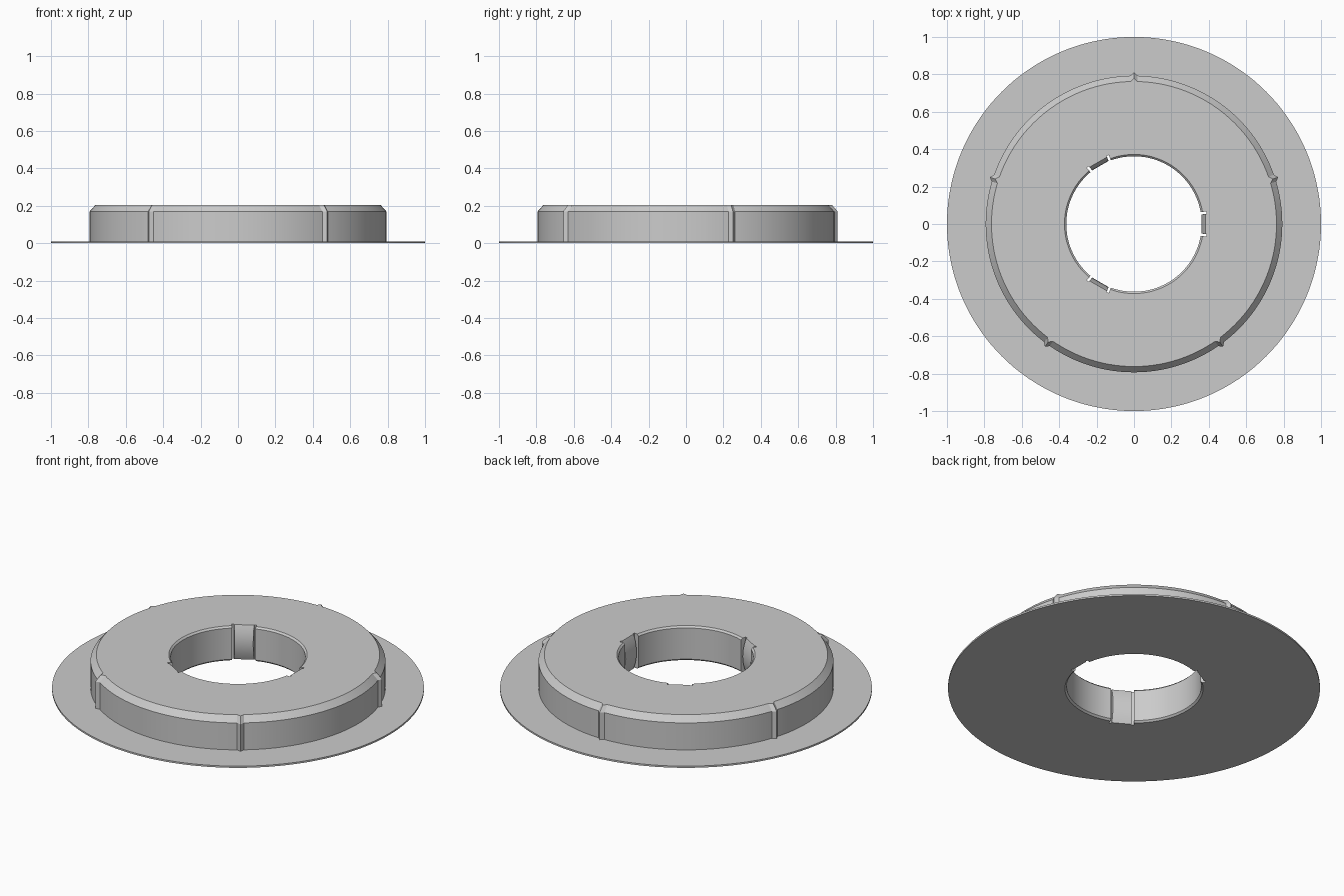
import bpy, bmesh
from math import pi, cos, sin, radians

if "Cube" in bpy.data.objects:
    bpy.data.objects.remove(bpy.data.objects["Cube"], do_unlink=True)

grey = bpy.data.materials.new("light grey plastic")
grey.use_nodes = True
grey.diffuse_color = (0.6, 0.6, 0.6, 1)
grey.node_tree.nodes["Principled BSDF"].inputs["Base Color"].default_value = (0.6, 0.6, 0.6, 1)

BRIM, SHOULDER, TOP = 0.01, 0.17, 0.205
RIBS = [radians(90 + 72 * k) for k in range(5)]
TABS = [radians(120 * k) for k in range(3)]
RIB_HALF = 0.024            # half angle of an outer rib
TAB_HALF, SLOT_END = 0.14, 0.175   # half angle of a clip tab, end of its slot
EPS = 0.0004


def nearest(a, centres):
    """Smallest angular distance to any of the centres."""
    return min(abs((a - c + pi) % (2 * pi) - pi) for c in centres)


def hole_radius(a, z):
    d = nearest(a, TABS)
    if d < TAB_HALF:                       # flat clip tab bowed inward
        t = 2 * z / TOP - 1
        return (0.36 + 0.022 * t * t) / cos(d)
    if d < SLOT_END:                       # slot beside the tab
        return 0.392
    edge = min(z, TOP - z)                 # plain bore with chamfered rims
    return 0.362 + max(0, 0.01 - edge)


def section(a):
    """Closed cross-section of the ring at angle a."""
    rib = 0.018 * max(0, 1 - nearest(a, RIBS) / RIB_HALF)
    outer = [(1, 0), (1, BRIM), (0.793 + rib, BRIM),
             (0.793 + rib, SHOULDER), (0.762 + rib, TOP)]
    levels = [TOP, TOP - 0.01, 0.165, 0.135, 0.103, 0.07, 0.04, 0.01, 0]
    return outer + [(hole_radius(a, z), z) for z in levels]


# Angles: even steps plus the edges of every rib, tab and slot
angles = [2 * pi * i / 144 for i in range(144)]
for c in RIBS:
    angles += [c - RIB_HALF, c, c + RIB_HALF]
for c in TABS:
    for s in (-1, 1):
        for edge in (TAB_HALF, SLOT_END):
            angles += [c + s * (edge - EPS), c + s * (edge + EPS)]
angles = sorted({round(a % (2 * pi), 5) for a in angles})

# Flanged ring, with its ribs and clip tabs, swept around the axis
bm = bmesh.new()
loops = [[bm.verts.new((r * cos(a), r * sin(a), z)) for r, z in section(a)]
         for a in angles]
for i, p in enumerate(loops):
    q = loops[(i + 1) % len(loops)]
    for j in range(len(p)):
        k = (j + 1) % len(p)
        bm.faces.new((p[j], q[j], q[k], p[k]))
bmesh.ops.recalc_face_normals(bm, faces=bm.faces)
mesh = bpy.data.meshes.new("flanged_ring")
bm.to_mesh(mesh)
bm.free()
mesh.materials.append(grey)
ring = bpy.data.objects.new("flanged_ring", mesh)
bpy.context.collection.objects.link(ring)
bpy.ops.object.select_all(action='DESELECT')
ring.select_set(True)
bpy.context.view_layer.objects.active = ring
bpy.ops.object.shade_smooth_by_angle(angle=radians(25))
